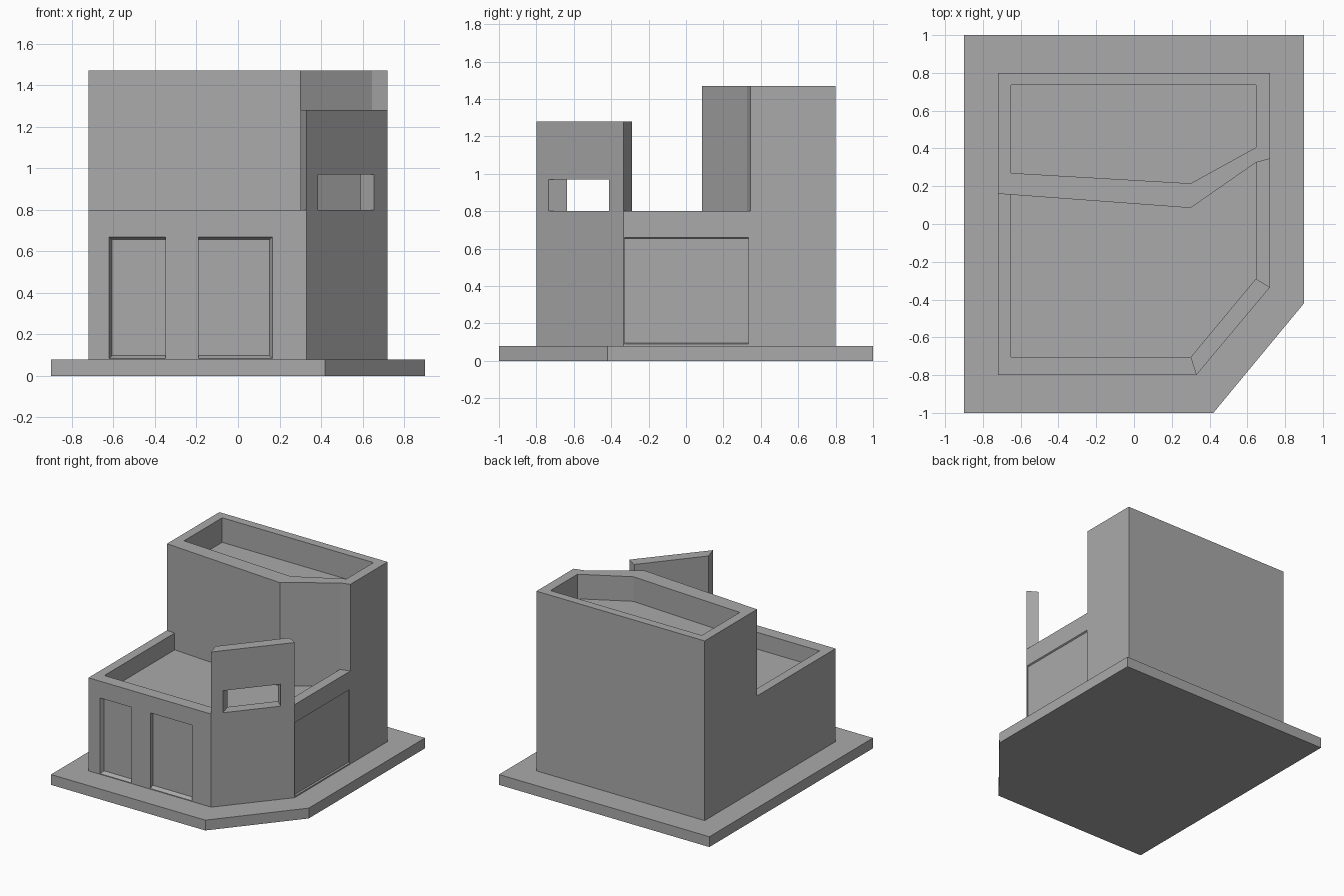
import bpy
import bmesh

cube = bpy.data.objects.get("Cube")
if cube:
    bpy.data.objects.remove(cube, do_unlink=True)

grey = bpy.data.materials.new("concrete_grey")
grey.use_nodes = True
COLOUR = (0.4, 0.4, 0.4, 1)
grey.diffuse_color = COLOUR
grey.node_tree.nodes["Principled BSDF"].inputs["Base Color"].default_value = COLOUR


def loft(name, ring_a, ring_b):
    """Closed solid between two matching rings of 3D points."""
    bm = bmesh.new()
    a = [bm.verts.new(p) for p in ring_a]
    b = [bm.verts.new(p) for p in ring_b]
    bm.faces.new(a)
    bm.faces.new(b)
    for i in range(len(a)):
        j = (i + 1) % len(a)
        bm.faces.new((a[i], a[j], b[j], b[i]))
    bmesh.ops.recalc_face_normals(bm, faces=bm.faces)
    mesh = bpy.data.meshes.new(name)
    bm.to_mesh(mesh)
    bm.free()
    mesh.materials.append(grey)
    obj = bpy.data.objects.new(name, mesh)
    bpy.context.collection.objects.link(obj)
    return obj


def prism(name, plan, z0, z1):
    return loft(name, [(x, y, z0) for x, y in plan], [(x, y, z1) for x, y in plan])


def cut(obj, cutters):
    """Subtract the cutters, bake the result and remove the cutters."""
    for cutter in cutters:
        cutter.hide_render = True
        mod = obj.modifiers.new("cut", "BOOLEAN")
        mod.operation = "DIFFERENCE"
        mod.solver = "EXACT"
        mod.object = cutter
    graph = bpy.context.evaluated_depsgraph_get()
    mesh = bpy.data.meshes.new_from_object(obj.evaluated_get(graph))
    obj.modifiers.clear()
    obj.data = mesh
    for cutter in cutters:
        bpy.data.objects.remove(cutter, do_unlink=True)


def door_cutter(x0, x1, taper_left, taper_right):
    """Door recess whose reveals narrow towards the back."""
    def ring(y, t):
        left, right = x0 + t * taper_left, x1 - t * taper_right
        low, high = 0.085 + t, 0.67 - t
        return [(left, y, low), (right, y, low), (right, y, high), (left, y, high)]
    return loft("door_cutter", ring(-0.83, -0.014), ring(-0.77, 0.014))


BASE, ROOF, TOWER, FIN = 0.08, 0.8, 1.47, 1.28

# Ground slab with a clipped corner
prism("ground_slab", [(-0.9, -1), (0.42, -1), (0.9, -0.42), (0.9, 1), (-0.9, 1)], 0, BASE)

# Front of the tower, shared with the back of the hall
seam = [(-0.72, 0.16), (-0.65, 0.155), (0.30, 0.085), (0.645, 0.325), (0.72, 0.345)]
corner_out = [(0.33, -0.8), (0.72, -0.335)]
corner_in = [(0.30, -0.705), (0.645, -0.29)]

# Low hall with sunken roof, two doors and a shallow side panel
hall = prism("front_hall", [(-0.72, -0.8)] + corner_out + seam[::-1], BASE, ROOF)
roof_plan = [(-0.65, -0.705)] + corner_in + [(x, y + 0.04) for x, y in seam[3:0:-1]]
roof_pocket = prism("roof_pocket", roof_plan, 0.67, ROOF + 0.1)


def panel_ring(x, t):
    y0, y1, low, high = -0.33, 0.335, 0.09 + t, 0.66 - t
    return [(x, y0, low), (x, y1, low), (x, y1, high), (x, y0, high)]


side_panel = loft("panel_cutter", panel_ring(0.73, -0.006), panel_ring(0.71, 0.006))
cut(hall, [roof_pocket, door_cutter(-0.62, -0.35, 1, 0),
           door_cutter(-0.19, 0.165, 0, 1), side_panel])

# Tall rear tower with sunken roof
tower = prism("rear_tower", seam + [(0.72, 0.8), (-0.72, 0.8)], BASE, TOWER)
tower_plan = [(-0.65, 0.27), (0.30, 0.215), (0.645, 0.405), (0.645, 0.735), (-0.65, 0.735)]
cut(tower, [prism("tower_pocket", tower_plan, 1.28, TOWER + 0.1)])

# Raised wall on the diagonal corner, with a slot window
fin = prism("corner_wall", corner_out + corner_in[::-1], ROOF, FIN)
slot_plan = [(0.394, -0.766), (0.675, -0.431), (0.57, -0.338), (0.348, -0.606)]
cut(fin, [prism("slot_cutter", slot_plan, ROOF - 0.05, 0.97)])
